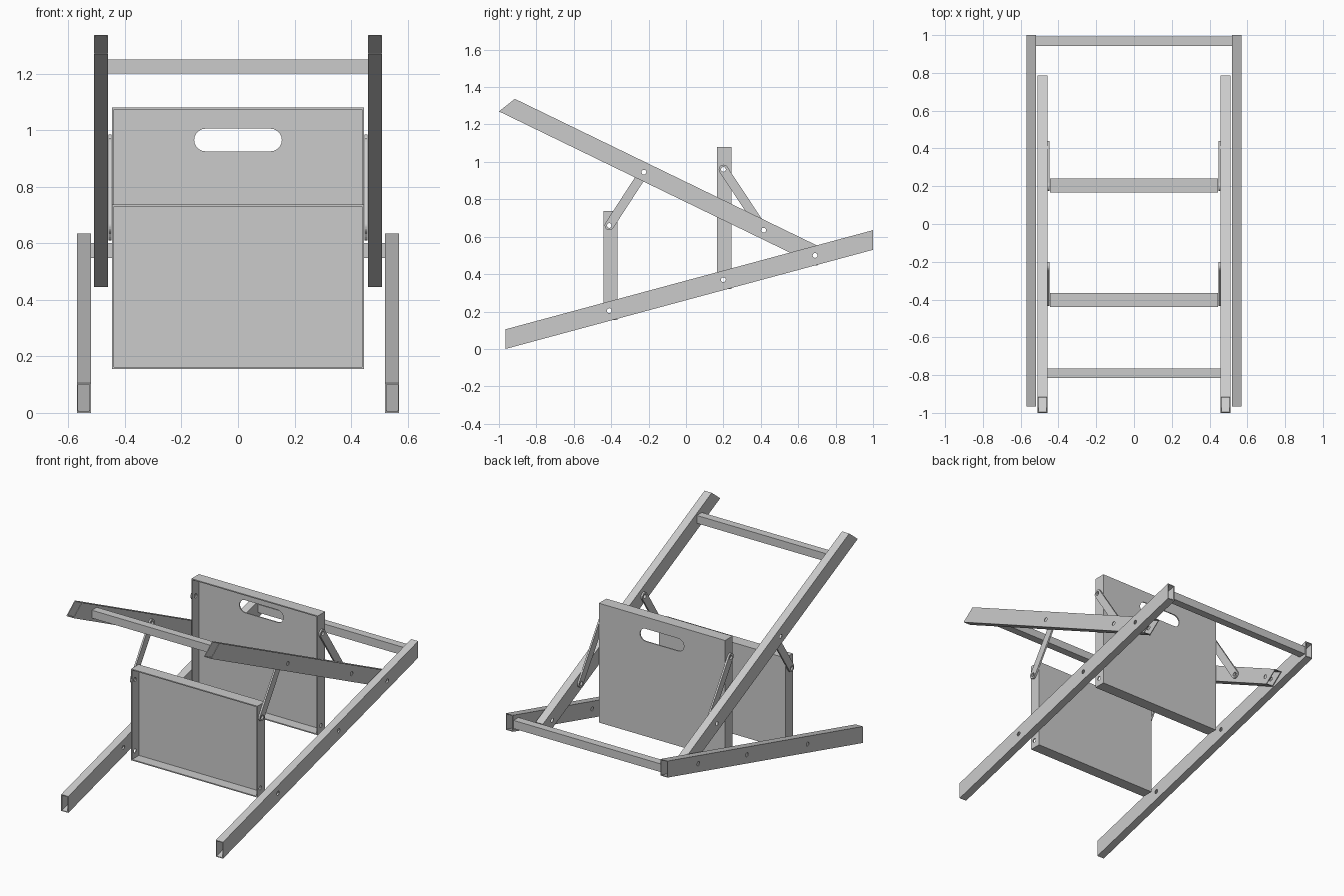
import bpy, bmesh, math
from mathutils import Vector

if "Cube" in bpy.data.objects:
    bpy.data.objects.remove(bpy.data.objects["Cube"])

metal = bpy.data.materials.new("grey_metal")
metal.use_nodes = True
GREY = (0.6, 0.6, 0.6, 1)
metal.diffuse_color = GREY
metal.node_tree.nodes["Principled BSDF"].inputs["Base Color"].default_value = GREY

WALL = 0.005


def finish(name, bm):
    bmesh.ops.recalc_face_normals(bm, faces=bm.faces)
    mesh = bpy.data.meshes.new(name)
    bm.to_mesh(mesh)
    bm.free()
    mesh.materials.append(metal)
    obj = bpy.data.objects.new(name, mesh)
    bpy.context.collection.objects.link(obj)
    return obj


def add_prism(bm, loop, offset):
    """Extrude a closed loop of 3D points along an offset."""
    face = bm.faces.new([bm.verts.new(p) for p in loop])
    new = bmesh.ops.extrude_face_region(bm, geom=[face])["geom"]
    bmesh.ops.translate(bm, vec=offset,
                        verts=[v for v in new if isinstance(v, bmesh.types.BMVert)])


def box(name, x, y, z):
    bm = bmesh.new()
    add_prism(bm, [(x[0], y[0], z[0]), (x[1], y[0], z[0]),
                   (x[1], y[0], z[1]), (x[0], y[0], z[1])], (0, y[1] - y[0], 0))
    return finish(name, bm)


def capsule(a, b, r, steps=10):
    """Outline of a round-ended bar between two 2D points."""
    a, b = Vector(a), Vector(b)
    ang = math.atan2(b.y - a.y, b.x - a.x)
    pts = []
    for c, start in ((b, ang - math.pi / 2), (a, ang + math.pi / 2)):
        for i in range(steps + 1):
            t = start + math.pi * i / steps
            pts.append((c.x + r * math.cos(t), c.y + r * math.sin(t)))
    return pts


def tube(name, x0, x1, low, high):
    """Open-ended rectangular tube; low and high are its edges in the side plane."""
    bm = bmesh.new()
    rings = []
    for lo, hi in zip(low, high):
        lo, hi = Vector(lo), Vector(hi)
        for t in (0, WALL):
            step = (hi - lo).normalized() * t
            b, h = lo + step, hi - step
            rings.append([bm.verts.new(p) for p in (
                (x0 + t, *b), (x1 - t, *b), (x1 - t, *h), (x0 + t, *h))])
    for r, s in ((0, 1), (1, 3), (3, 2), (2, 0)):
        for i in range(4):
            j = (i + 1) % 4
            bm.faces.new((rings[r][i], rings[r][j], rings[s][j], rings[s][i]))
    return finish(name, bm)


def cut(obj, cutter):
    mod = obj.modifiers.new("cut", 'BOOLEAN')
    mod.operation = 'DIFFERENCE'
    mod.solver = 'EXACT'
    mod.object = cutter
    with bpy.context.temp_override(object=obj, active_object=obj):
        bpy.ops.object.modifier_apply(modifier=mod.name)


def discard(obj):
    bpy.data.objects.remove(obj)


# Pivot holes running across the whole width
LOW_STEP, LOW_LINK = (-0.41, 0.205), (-0.41, 0.66)
HIGH_STEP, HIGH_LINK = (0.2, 0.37), (0.2, 0.96)
RAIL_FRONT, RAIL_BACK, HINGE = (-0.225, 0.945), (0.415, 0.635), (0.69, 0.5)
bm = bmesh.new()
for y, z in (LOW_STEP, LOW_LINK, HIGH_STEP, HIGH_LINK, RAIL_FRONT, RAIL_BACK, HINGE):
    ring = [(-0.7, y + 0.013 * math.cos(t), z + 0.013 * math.sin(t))
            for t in (math.tau * i / 16 for i in range(16))]
    add_prism(bm, ring, (1.4, 0, 0))
holes = finish("pivot_hole_cutter", bm)
holes.hide_render = True

drilled = []

# Side rails and links, both sides
for side, s in (("left", 1), ("right", -1)):
    def span(a, b):
        return sorted((s * a, s * b))
    drilled.append(tube(side + "_lower_rail", *span(0.52, 0.57),
                        [(-0.965, 0), (1, 0.53)], [(-0.965, 0.105), (1, 0.635)]))
    drilled.append(tube(side + "_upper_rail", *span(0.459, 0.51),
                        [(-1, 1.27), (0.70, 0.445)], [(-0.915, 1.337), (0.785, 0.512)]))
    for name, a, b in (("front", LOW_LINK, RAIL_FRONT), ("back", HIGH_LINK, RAIL_BACK)):
        x0, x1 = span(0.447, 0.458)
        bm = bmesh.new()
        add_prism(bm, [(x0, y, z) for y, z in capsule(a, b, 0.025)], (x1 - x0, 0, 0))
        drilled.append(finish(f"{side}_{name}_link", bm))


# Tray-shaped steps, open at the front
def tray(name, y0, y1, z0, z1, w=0.445, t=0.007):
    obj = box(name, (-w, w), (y0, y1), (z0, z1))
    inner = box("tray_cutter", (t - w, w - t), (y0 - 0.1, y1 - t), (z0 + t, z1 - t))
    cut(obj, inner)
    discard(inner)
    drilled.append(obj)
    return obj


tray("lower_step", -0.44, -0.365, 0.155, 0.737)
upper_step = tray("upper_step", 0.167, 0.242, 0.32, 1.08)

# Hand slot in the upper step
bm = bmesh.new()
add_prism(bm, [(x, 0.1, z) for x, z in capsule((-0.115, 0.965), (0.115, 0.965), 0.04)],
          (0, 0.3, 0))
slot = finish("slot_cutter", bm)
cut(upper_step, slot)
discard(slot)

for obj in drilled:
    cut(obj, holes)
discard(holes)

# Cross bars
box("upper_cross_bar", (-0.459, 0.459), (-0.815, -0.765), (1.2, 1.25))
box("lower_cross_bar", (-0.52, 0.52), (0.943, 0.993), (0.548, 0.6))
